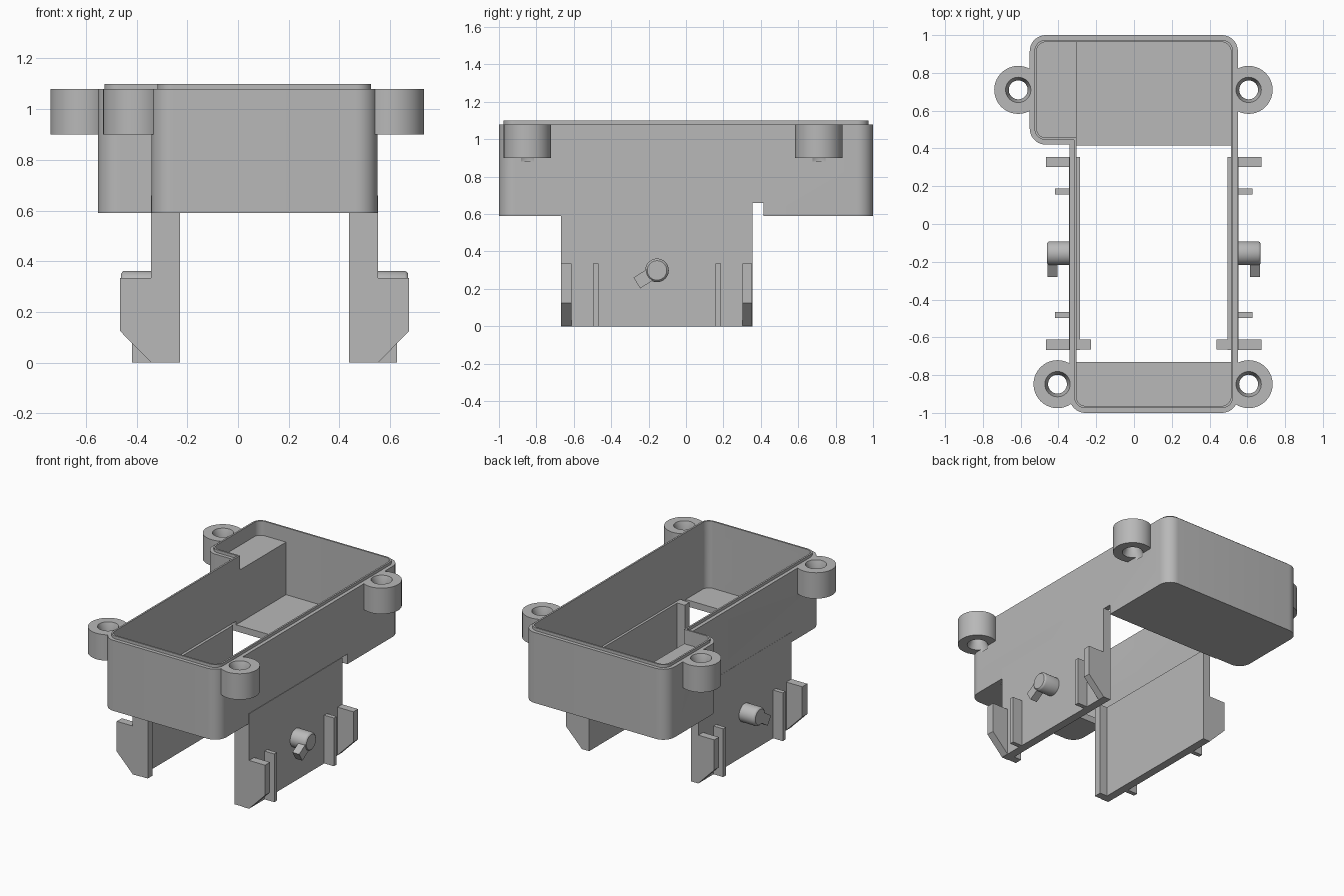
import bpy, bmesh, math
from mathutils import Vector

cube = bpy.data.objects.get("Cube")
if cube:
    bpy.data.objects.remove(cube, do_unlink=True)

grey = bpy.data.materials.new("plain_grey")
grey.use_nodes = True
colour = (0.48, 0.48, 0.48, 1)
grey.diffuse_color = colour
grey.node_tree.nodes["Principled BSDF"].inputs["Base Color"].default_value = colour

MID_X = 0.105      # mirror plane of the side panels
BOTTOM, RIM, TOP = 0.59, 1.08, 1.10


def loft(name, rings):
    """Closed solid through rings of equal point count."""
    bm = bmesh.new()
    loops = [[bm.verts.new(p) for p in ring] for ring in rings]
    n = len(loops[0])
    for a, b in zip(loops, loops[1:]):
        for i in range(n):
            j = (i + 1) % n
            bm.faces.new((a[i], a[j], b[j], b[i]))
    bm.faces.new(loops[0][::-1])
    bm.faces.new(loops[-1])
    bmesh.ops.recalc_face_normals(bm, faces=bm.faces)
    mesh = bpy.data.meshes.new(name)
    bm.to_mesh(mesh)
    bm.free()
    mesh.materials.append(grey)
    ob = bpy.data.objects.new(name, mesh)
    bpy.context.collection.objects.link(ob)
    return ob


def at_z(pts, z):
    return [(x, y, z) for x, y in pts]


def box(name, x0, x1, y0, y1, z0, z1):
    pts = [(x0, y0), (x1, y0), (x1, y1), (x0, y1)]
    return loft(name, [at_z(pts, z0), at_z(pts, z1)])


def circle(cx, cy, r, n=40):
    return [(cx + r * math.cos(math.tau * i / n), cy + r * math.sin(math.tau * i / n))
            for i in range(n)]


def rounded(corners, seg=10):
    """Round each (x, y, radius) corner of an outline."""
    out = []
    for i, (x, y, r) in enumerate(corners):
        p = Vector((x, y))
        if r == 0:
            out.append((x, y))
            continue
        a = (Vector(corners[i - 1][:2]) - p).normalized()
        b = (Vector(corners[(i + 1) % len(corners)][:2]) - p).normalized()
        centre = p + (a + b) * r
        for k in range(seg + 1):
            t = math.pi / 2 * k / seg
            out.append(tuple(centre - b * r * math.cos(t) - a * r * math.sin(t)))
    return out


def case_outline(d):
    """Stepped plan of the case, inset by d."""
    r = 0.085 - d
    return rounded([(-0.342 + d, -1 + d, r), (0.55 - d, -1 + d, r), (0.55 - d, 1 - d, r),
                    (-0.552 + d, 1 - d, r), (-0.552 + d, 0.42 + d, r),
                    (-0.342 + d, 0.42 + d, 0)])


def apply_all(ob):
    bpy.context.view_layer.objects.active = ob
    for m in list(ob.modifiers):
        bpy.ops.object.modifier_apply(modifier=m.name)


def boolean(ob, other, operation):
    m = ob.modifiers.new(operation, 'BOOLEAN')
    m.operation, m.object, m.solver = operation, other, 'EXACT'
    apply_all(ob)
    bpy.data.objects.remove(other, do_unlink=True)


def smooth(ob):
    bpy.ops.object.select_all(action='DESELECT')
    ob.select_set(True)
    bpy.context.view_layer.objects.active = ob
    bpy.ops.object.shade_smooth_by_angle(angle=math.radians(30))


# Case with a narrow raised lip
case = loft("case", [at_z(case_outline(0), BOTTOM), at_z(case_outline(0), RIM),
                     at_z(case_outline(0.025), RIM), at_z(case_outline(0.025), TOP)])

# Screw bosses merge into the walls
bosses = [(-0.613, 0.71), (0.607, 0.71), (-0.405, -0.848), (0.607, -0.848)]
for x, y in bosses:
    ring = circle(x, y, 0.127)
    boolean(case, loft("boss", [at_z(ring, 0.9), at_z(ring, RIM)]), 'UNION')

# Main cavity, shallow shelf in the side bump, open floor and wall notches
WALL = 0.037
x0, x1, y1 = -0.342 + WALL, 0.55 - WALL, 1 - WALL
r = 0.085 - WALL
well = rounded([(x0, -y1, r), (x1, -y1, r), (x1, y1, r), (x0, y1, 0)])
boolean(case, loft("well", [at_z(well, 0.635), at_z(well, 1.2)]), 'DIFFERENCE')
shelf = case_outline(WALL)
boolean(case, loft("shelf", [at_z(shelf, 1.0), at_z(shelf, 1.2)]), 'DIFFERENCE')
boolean(case, box("floor_opening", x0, x1, -0.73, 0.415, 0.4, 0.8), 'DIFFERENCE')
boolean(case, box("notch", -0.45, 0.7, 0.355, 0.415, 0.4, 0.66), 'DIFFERENCE')

# Screw holes flared at both ends
for x, y in bosses:
    flare = [(0.067, 0.88), (0.067, 0.9), (0.05, 0.94), (0.05, 1.03), (0.067, RIM), (0.067, 1.12)]
    hole = loft("hole", [at_z(circle(x, y, rad), z) for rad, z in flare])
    boolean(case, hole, 'DIFFERENCE')
smooth(case)

# Side panels with guide ribs and a keyed peg, mirrored
for side, label in ((1, "left"), (-1, "right")):
    def px(u):
        return MID_X + side * u

    box(label + "_panel", px(0.391), px(0.448), -0.668, 0.355, 0, 0.66)
    box(label + "_inner_rib", px(0.333), px(0.4), -0.665, -0.612, 0, 0.66)

    for place, ya, yb in (("front", -0.667, -0.612), ("back", 0.303, 0.354)):
        profile = [(0.42, 0), (0.447, 0), (0.57, 0.125), (0.57, 0.335), (0.42, 0.335)]
        loft(f"{label}_{place}_guide",
             [[(px(u), y, z) for u, z in profile] for y in (ya, yb)])
    for place, ya in (("front", -0.497), ("back", 0.157)):
        box(f"{label}_{place}_thin_rib", px(0.42), px(0.522), ya, ya + 0.03, 0, 0.335)

    cy, cz = -0.155, 0.299
    peg = loft(label + "_peg", [[(px(u), y, z) for y, z in circle(cy, cz, rad)]
                                for u, rad in ((0.43, 0.063), (0.553, 0.063),
                                               (0.561, 0.059), (0.566, 0.052))])
    smooth(peg)
    along = Vector((-0.85, -0.53)).normalized()
    across = Vector((-along.y, along.x)) * 0.034
    centre = Vector((cy, cz))
    tip = centre + along * 0.127
    key = [centre + across, tip + across, tip - across, centre - across]
    loft(label + "_peg_key", [[(px(u), p.x, p.y) for p in key] for u in (0.51, 0.562)])
